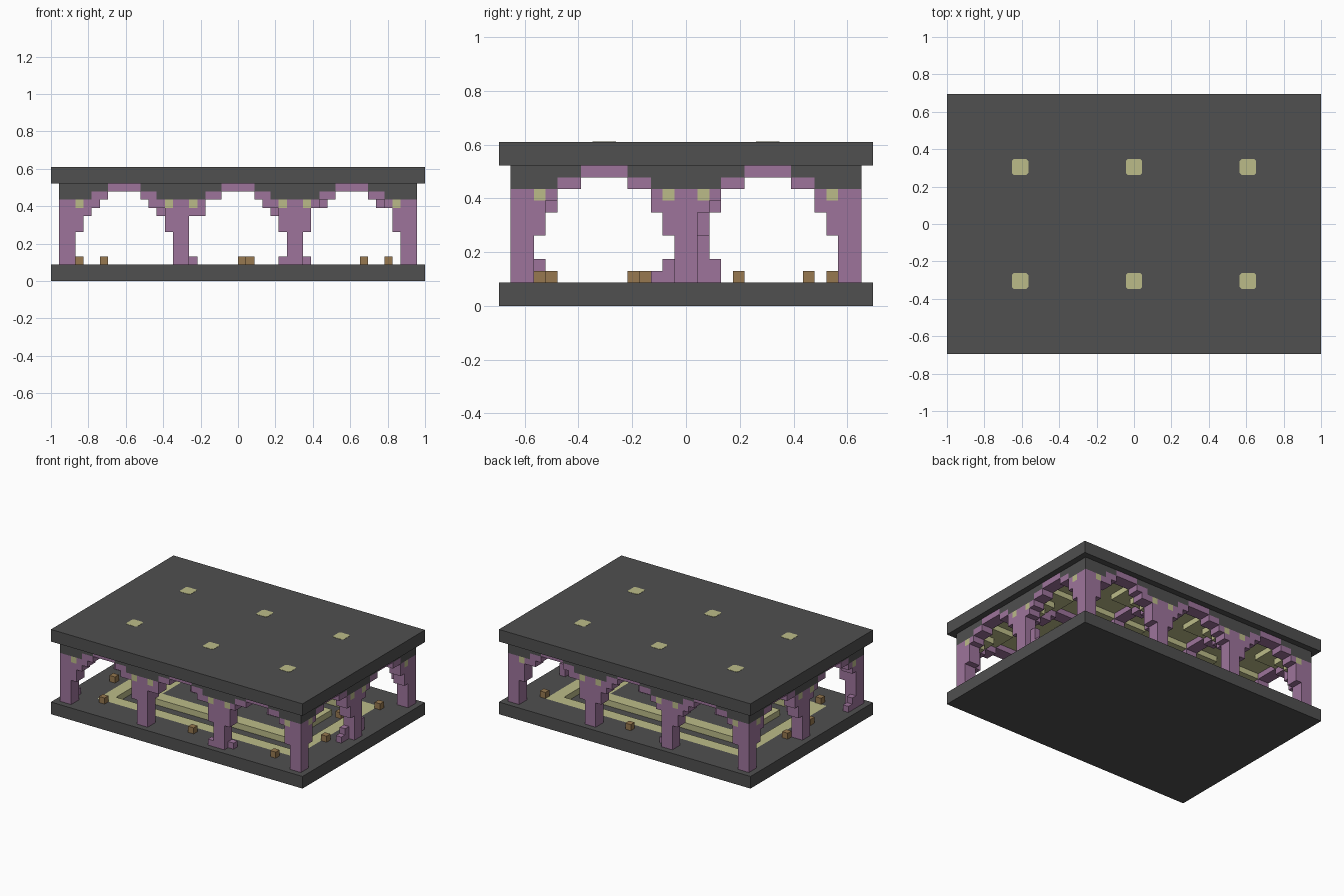
import bpy, random
from mathutils import Matrix, Vector
import bmesh

random.seed(4)
U = 1 / 23          # one building block
PITCH = 14          # column spacing, in blocks

cube = bpy.data.objects.get("Cube")
if cube:
    bpy.data.objects.remove(cube, do_unlink=True)


def material(name, rgb):
    m = bpy.data.materials.new(name)
    m.use_nodes = True
    m.diffuse_color = (*rgb, 1)
    m.node_tree.nodes["Principled BSDF"].inputs["Base Color"].default_value = (*rgb, 1)
    return m


GREY = material("dark grey", (0.08, 0.08, 0.08))
PURPLE = material("dusty purple", (0.34, 0.175, 0.33))
YELLOW = material("pale yellow", (0.5, 0.5, 0.25))
BROWN = material("brown", (0.31, 0.19, 0.08))


class Part:
    """A named mesh of block-aligned boxes, all measured in blocks."""

    def __init__(self, name, mat):
        self.name, self.mat, self.bm = name, mat, bmesh.new()

    def box(self, x, y, z):
        spans = [sorted(s) for s in (x, y, z)]
        mid = Vector([(a + b) / 2 * U for a, b in spans])
        size = [(b - a) * U for a, b in spans]
        mat = Matrix.Translation(mid) @ Matrix.Diagonal((*size, 1))
        return bmesh.ops.create_cube(self.bm, size=1, matrix=mat)["verts"]

    def frame(self, outer, inner, z):
        (ox, oy), (ix, iy) = outer, inner
        for s in (-1, 1):
            self.box((-ox, ox), (s * iy, s * oy), z)
            self.box((s * ix, s * ox), (-iy, iy), z)

    def finish(self):
        mesh = bpy.data.meshes.new(self.name)
        self.bm.to_mesh(mesh)
        self.bm.free()
        mesh.materials.append(self.mat)
        ob = bpy.data.objects.new(self.name, mesh)
        bpy.context.collection.objects.link(ob)


COLS_X = (-21, -7, 7, 21)
COLS_Y = (-14, 0, 14)
BAYS_X = (-14, 0, 14)
BAYS_Y = (-7, 7)

# Floor: slab, inlaid ring, trench and central platform
floor = Part("floor_slab", GREY)
floor.box((-23, 23), (-16, 16), (0, 1))
floor.frame((23, 16), (18, 11), (1, 2))
floor.box((-11, 11), (-4, 4), (1, 2))
inlay = Part("floor_inlay", YELLOW)
inlay.frame((18, 11), (16, 9), (1, 2))
inlay.frame((13, 6), (11, 4), (1, 2))

# Roof slab and its flush lights
roof = Part("roof_slab", GREY)
roof.box((-23, 23), (-16, 16), (12, 14))
lights = Part("roof_lights", YELLOW)
for cx in BAYS_X:
    for cy in BAYS_Y:
        verts = lights.box((cx - 1, cx + 1), (cy - 1, cy + 1), (13.95, 14.04))
        upright = [e for e in lights.bm.edges if e.verts[0] in verts
                   and abs(e.verts[0].co.z - e.verts[1].co.z) > 0.001]
        bmesh.ops.bevel(lights.bm, geom=upright, offset=0.25 * U, segments=1,
                        affect='EDGES')

# Columns with the beam crossings above them
columns = Part("columns", PURPLE)
beams = Part("beams", GREY)
for x in COLS_X:
    for y in COLS_Y:
        columns.box((x - 1, x + 1), (y - 1, y + 1), (2, 10))
        beams.box((x - 1, x + 1), (y - 1, y + 1), (10, 12))

# Stepped arches between neighbouring columns
arches = Part("arches", PURPLE)
springers = Part("arch_lamps", YELLOW)


def arch(along_x, centre, line):
    def put(part, a, b, z):
        run, cross = (centre + a, centre + b), (line - 1, line + 1)
        part.box(*((run, cross) if along_x else (cross, run)), z)

    put(arches, -2, 2, (11, 12))
    for s in (-1, 1):
        put(arches, s * 2, s * 4, (10, 11))
        put(beams, s * 2, s * 4, (11, 12))
        put(beams, s * 4, s * 6, (10, 12))
        put(arches, s * 4, s * 5, (random.choice((8, 9)), 10))
        put(springers, s * 5, s * 6, (9, 10))
        put(arches, s * 5, s * 6, (random.choice((6, 6, 8)), 9))
        if random.random() < 0.3:
            put(arches, s * 3, s * 4, (9, 10))


for cx in BAYS_X:
    for y in COLS_Y:
        arch(True, cx, y)
for cy in BAYS_Y:
    for x in COLS_X:
        arch(False, cy, x)

# Stepped vault over every bay
vaults = Part("vaults", YELLOW)
for cx in BAYS_X:
    for cy in BAYS_Y:
        vaults.box((cx - 6, cx + 6), (cy - 6, cy + 6), (11.9, 12))
        for sx in (-1, 1):
            for sy in (-1, 1):
                for start, z in ((2, 11), (4, 10), (5, 9)):
                    vaults.box((cx + sx * start, cx + sx * 6),
                               (cy + sy * start, cy + sy * 6), (z, z + 0.95))

# Broken stones around the column feet
rubble = Part("column_rubble", PURPLE)
for y, z0, z1 in ((-3, 2, 3), (-2, 2, 4), (1, 2, 6), (2, 2, 4)):
    rubble.box((20, 21), (y, y + 1), (z0, z1))
for y, top in ((-13, 4), (-12, 3)):
    rubble.box((-22, -21), (y, y + 1), (2, top))
for x, y in ((5, -15), (8, -14), (-6, 13)):
    rubble.box((x, x + 1), (y, y + 1), (2, 3))

# Loose crates on the floor
crates = Part("crates", BROWN)
for x, y in ((-17, -12), (-20, -5), (0, -13), (1, 12), (15, -13),
             (18, -4), (18, 10), (15, 4), (-20, 1)):
    crates.box((x, x + 1), (y, y + 1), (2, 3))

for part in (floor, inlay, roof, lights, columns, beams, arches, springers,
             vaults, rubble, crates):
    part.finish()
